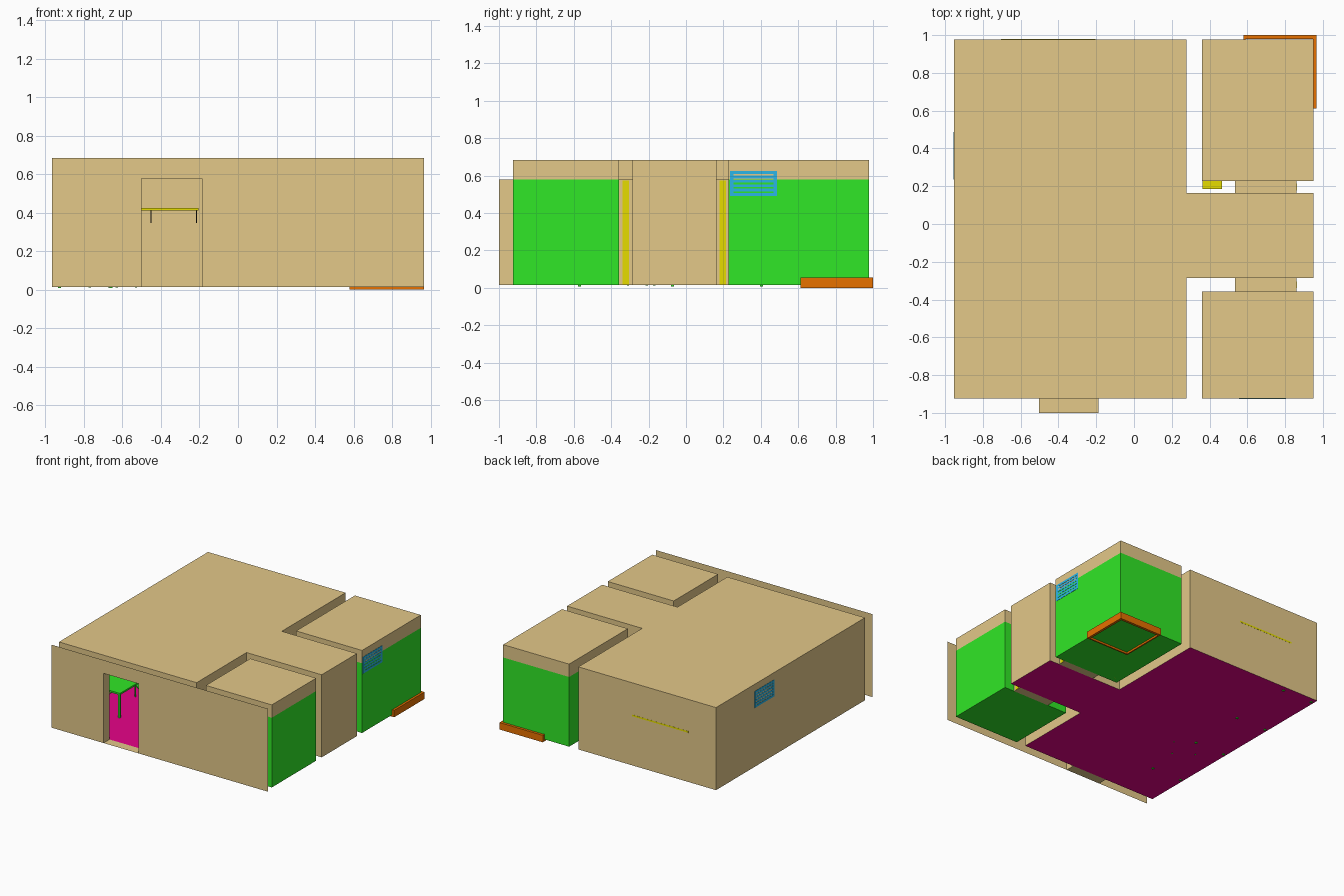
import bpy, bmesh, math
from mathutils import Matrix, Vector

if "Cube" in bpy.data.objects:
    bpy.data.objects.remove(bpy.data.objects["Cube"])

Z0, ZD, Z1 = 0.015, 0.578, 0.682   # floor, door head / tile line, ceiling


def mat(name, c):
    m = bpy.data.materials.new(name)
    m.diffuse_color = (*c, 1)
    m.use_nodes = True
    m.node_tree.nodes["Principled BSDF"].inputs["Base Color"].default_value = m.diffuse_color
    return m


TAN = mat("tan plaster", (0.77, 0.58, 0.25))
GREEN = mat("green", (0.03, 0.80, 0.02))
MAGENTA = mat("magenta floor", (0.80, 0.001, 0.25))
YELLOW = mat("yellow", (0.79, 0.72, 0.0))
ORANGE = mat("orange", (0.82, 0.17, 0.0))
BLUE = mat("blue", (0.026, 0.51, 0.87))
DARK = mat("dark metal", (0.02, 0.02, 0.015))


def finish(name, bm, *mats):
    me = bpy.data.meshes.new(name)
    bm.to_mesh(me)
    bm.free()
    for m in mats:
        me.materials.append(m)
    ob = bpy.data.objects.new(name, me)
    bpy.context.collection.objects.link(ob)
    return ob


def add_box(bm, lo, hi):
    lo, hi = Vector(lo), Vector(hi)
    s = hi - lo
    bmesh.ops.create_cube(bm, size=1, matrix=Matrix.Translation((lo + hi) / 2)
                          @ Matrix.Diagonal((s.x, s.y, s.z, 1)))


def boxes(name, m, *pairs):
    bm = bmesh.new()
    for lo, hi in pairs:
        add_box(bm, lo, hi)
    return finish(name, bm, m)


def face(bm, pts, idx=0):
    f = bm.faces.new([bm.verts.new(p) for p in pts])
    f.material_index = idx


def room(name, outline, doors, lower, floor):
    """Thin shell: doors maps an edge index to the x range of its opening."""
    bm = bmesh.new()
    face(bm, [(x, y, Z0) for x, y in reversed(outline)], 2)
    face(bm, [(x, y, Z1) for x, y in outline], 0)
    for i, a in enumerate(outline):
        b = outline[(i + 1) % len(outline)]
        stops = [a, b]
        if i in doors:
            cut = sorted(doors[i], key=lambda x: abs(x - a[0]))
            stops[1:1] = [(x, a[1]) for x in cut]
        for k in range(len(stops) - 1):
            p, q = stops[k], stops[k + 1]
            for j, (zl, zh) in enumerate(((Z0, ZD), (ZD, Z1))):
                if j == 0 and k == 1:
                    continue        # doorway
                face(bm, [(*p, zl), (*q, zl), (*q, zh), (*p, zh)], 1 - j)
    return finish(name, bm, TAN, lower, floor)


def passage(name, x0, x1, y0, y1):
    """Short open-ended tube lining a doorway."""
    bm = bmesh.new()
    ring = [(x0, Z0), (x1, Z0), (x1, ZD), (x0, ZD)]
    for i, (xa, za) in enumerate(ring):
        xb, zb = ring[(i + 1) % 4]
        face(bm, [(xa, y0, za), (xb, y0, zb), (xb, y1, zb), (xa, y1, za)])
    return finish(name, bm, TAN)


# Rooms
D = (0.535, 0.86)
E = (-0.502, -0.188)
room("main_room", [(-0.953, -0.924), (0.277, -0.924), (0.277, -0.287), (0.949, -0.287),
                   (0.949, 0.163), (0.277, 0.163), (0.277, 0.978), (-0.953, 0.978)],
     {0: E, 2: D, 4: D}, TAN, MAGENTA)
room("back_washroom", [(0.36, 0.228), (0.949, 0.228), (0.949, 0.978), (0.36, 0.978)],
     {0: D}, GREEN, GREEN)
room("front_washroom", [(0.36, -0.924), (0.949, -0.924), (0.949, -0.357), (0.36, -0.357)],
     {2: D}, GREEN, GREEN)

# Doorways and door leaves
passage("entrance_passage", *E, -1, -0.924)
passage("back_passage", *D, 0.163, 0.228)
passage("front_passage", *D, -0.357, -0.287)
for name, y in (("back_door", 0.196), ("front_door", -0.322)):
    boxes(name, YELLOW, ((0.534, y - 0.018, 0.017), (0.862, y + 0.018, 0.574)))

# Front facade, a thin sheet with the entrance opening
bm = bmesh.new()
W = 0.967
for x0, x1, zl in ((-W, E[0], Z0), (E[0], E[1], ZD), (E[1], W, Z0)):
    face(bm, [(x0, -1, zl), (x1, -1, zl), (x1, -1, 0.685), (x0, -1, 0.685)])
finish("front_facade", bm, TAN)


# Louvred windows, modelled facing +x and then turned into place
def window(name, loc, angle):
    h, z0, z1, t = 0.125, 0.49, 0.625, 0.018
    bm = bmesh.new()
    parts = [((-h, z0), (h, z0 + t)), ((-h, z1 - t), (h, z1)),
             ((-h, z0), (-h + t, z1)), ((h - t, z0), (h, z1))]
    for (ya, za), (yb, zb) in parts:
        add_box(bm, (-0.015, ya, za), (0.002, yb, zb))
    for i in range(4):
        z = 0.515 + i * 0.0235
        add_box(bm, (-0.012, -h + t, z), (0.0015, h - t, z + 0.015))
    ob = finish(name, bm, BLUE)
    ob.location = loc
    ob.rotation_euler.z = angle


window("right_window", (0.949, 0.361, 0), 0)
window("left_window", (-0.953, 0.361, 0), math.pi)
window("front_window", (0.68, -0.924, 0), -math.pi / 2)

# Shower tray rim
x0, x1, y0, y1, t, s = 0.58, 0.967, 0.612, 1.0, 0.02, 0.011
boxes("shower_tray", ORANGE,
      ((x0, y0, 0), (x1, y0 + s, 0.056)), ((x0, y1 - t, 0), (x1, y1, 0.056)),
      ((x0, y0 + s, 0), (x0 + s, y1 - t, 0.056)), ((x1 - t, y0 + s, 0), (x1, y1 - t, 0.056)))

# Ceiling ring over the shower
bpy.ops.mesh.primitive_torus_add(location=(0.73, 0.79, 0.6765), major_radius=0.022,
                                 minor_radius=0.005, major_segments=16, minor_segments=6)
bpy.context.object.name = "ceiling_ring"
bpy.context.object.data.materials.append(DARK)

# Toilet with its tank reaching through the wall
boxes("toilet_tank", YELLOW, ((0.362, 0.185, 0.16), (0.465, 0.25, 0.27)))
bm = bmesh.new()
bmesh.ops.create_cone(bm, cap_ends=True, segments=12, radius1=0.03, radius2=0.05, depth=0.13,
                      matrix=Matrix.Translation((0.414, 0.29, 0.08)))
finish("toilet_bowl", bm, YELLOW)


# Tables along the left wall
def table(name, ya, yb):
    xa, xb, w = -0.94, -0.648, 0.016
    parts = [((xa, ya, 0.203), (xb, yb, 0.217))]
    for x in (xa + 0.004, xb - 0.004 - w):
        for y in (ya + 0.004, yb - 0.004 - w):
            parts.append(((x, y, 0.008), (x + w, y + w, 0.205)))
    boxes(name, GREEN, *parts)


table("front_table", -0.582, -0.06)
table("back_table", 0.392, 0.95)

# Turned stool by the front table
parts = [((-0.09, -0.09, 0.11), (0.09, 0.09, 0.12))]
for sx in (-1, 1):
    for sy in (-1, 1):
        x, y = sx * 0.086, sy * 0.086
        parts.append(((x - 0.004, y - 0.004, 0.012), (x + 0.004, y + 0.004, 0.112)))
stool = boxes("stool", GREEN, *parts)
stool.location = (-0.65, -0.19, 0)
stool.rotation_euler.z = math.radians(54.5)

# Wall shelf with brackets at the back
boxes("wall_shelf", YELLOW, ((-0.705, 0.90, 0.412), (-0.205, 0.979, 0.425)))
boxes("shelf_brackets", DARK, *[((x - 0.003, 0.965, 0.345), (x + 0.003, 0.976, 0.412))
                                for x in (-0.69, -0.452, -0.215)])
